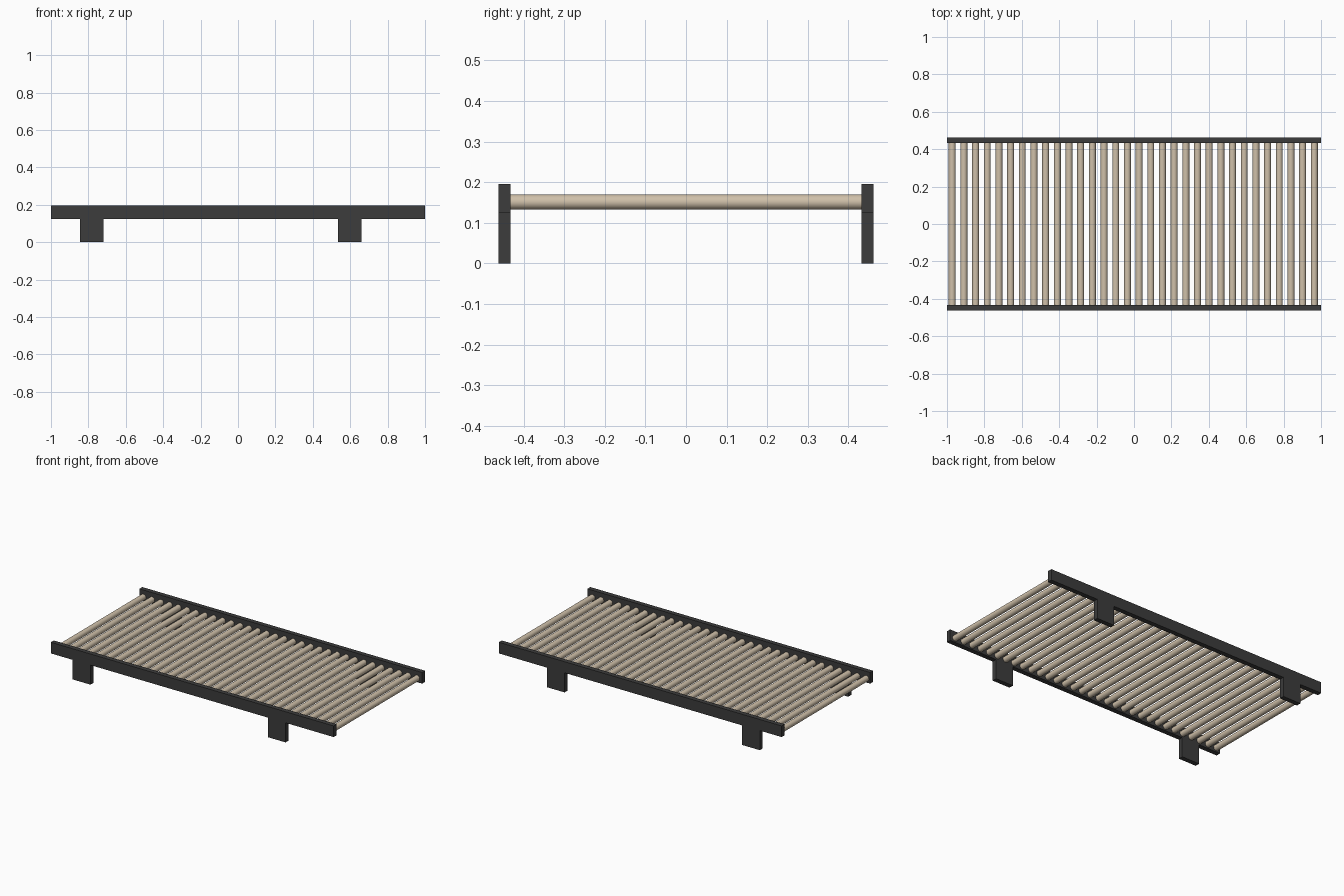
import bpy, math

if "Cube" in bpy.data.objects:
    bpy.data.objects.remove(bpy.data.objects["Cube"])


def material(name, rgb):
    m = bpy.data.materials.new(name)
    m.diffuse_color = (*rgb, 1.0)
    m.use_nodes = True
    m.node_tree.nodes["Principled BSDF"].inputs["Base Color"].default_value = m.diffuse_color
    return m


dark = material("dark grey", (0.045, 0.045, 0.045))
tan = material("warm tan", (0.63, 0.53, 0.40))


def box(name, x0, x1, y0, y1, z0, z1, mat):
    bpy.ops.mesh.primitive_cube_add(size=1, location=((x0 + x1) / 2, (y0 + y1) / 2, (z0 + z1) / 2))
    o = bpy.context.object
    o.name = name
    o.scale = (x1 - x0, y1 - y0, z1 - z0)
    bpy.ops.object.transform_apply(location=False, rotation=False, scale=True)
    o.data.materials.append(mat)
    return o


Y_IN, Y_OUT = 0.432, 0.462
Z_RAIL, Z_TOP = 0.125, 0.196

# side rails and their plate legs
for side, s in (("front", -1), ("back", 1)):
    ya, yb = sorted((s * Y_IN, s * Y_OUT))
    box(side + "_rail", -1, 1, ya, yb, Z_RAIL, Z_TOP, dark)
    for end, x in (("left", -0.845), ("right", 0.535)):
        box(f"{side}_{end}_leg", x, x + 0.125, ya, yb, 0, Z_RAIL, dark)

# row of rollers between the rails
COUNT, FIRST, LAST = 32, -0.972, 0.964
for i in range(COUNT):
    x = FIRST + (LAST - FIRST) * i / (COUNT - 1)
    bpy.ops.mesh.primitive_cylinder_add(vertices=32, radius=0.0185, depth=2 * Y_IN,
                                        location=(x, 0, 0.151), rotation=(math.pi / 2, 0, 0))
    o = bpy.context.object
    o.name = f"roller_{i + 1}"
    o.data.materials.append(tan)
    bpy.ops.object.shade_smooth_by_angle(angle=math.radians(40))
